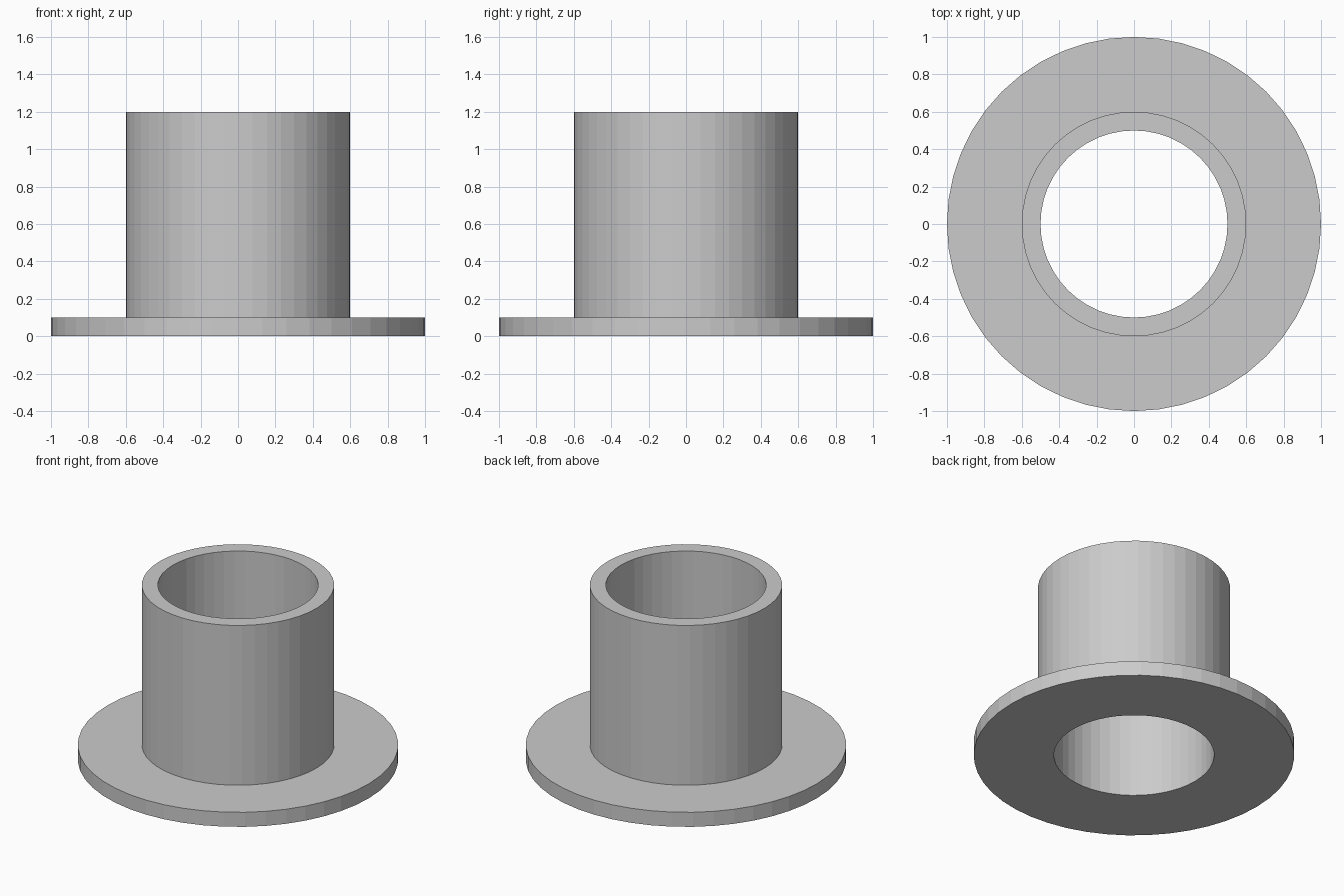
import bpy, bmesh
from math import cos, sin, tau

if "Cube" in bpy.data.objects:
    bpy.data.objects.remove(bpy.data.objects["Cube"])

SIDES = 48

# Cross-section (radius, height): bore, flange and sleeve as one closed loop
profile = [(0.5, 0), (1.0, 0), (1.0, 0.1), (0.6, 0.1), (0.6, 1.2), (0.5, 1.2)]

# Revolve the section around z
bm = bmesh.new()
rings = [[bm.verts.new((r * cos(tau * i / SIDES), r * sin(tau * i / SIDES), z))
          for i in range(SIDES)] for r, z in profile]
for k, ring in enumerate(rings):
    nxt = rings[(k + 1) % len(rings)]
    for i in range(SIDES):
        j = (i + 1) % SIDES
        bm.faces.new((ring[i], ring[j], nxt[j], nxt[i]))
bmesh.ops.recalc_face_normals(bm, faces=bm.faces)

mesh = bpy.data.meshes.new("flanged_bushing")
bm.to_mesh(mesh)
bm.free()
bpy.context.collection.objects.link(bpy.data.objects.new("flanged_bushing", mesh))
